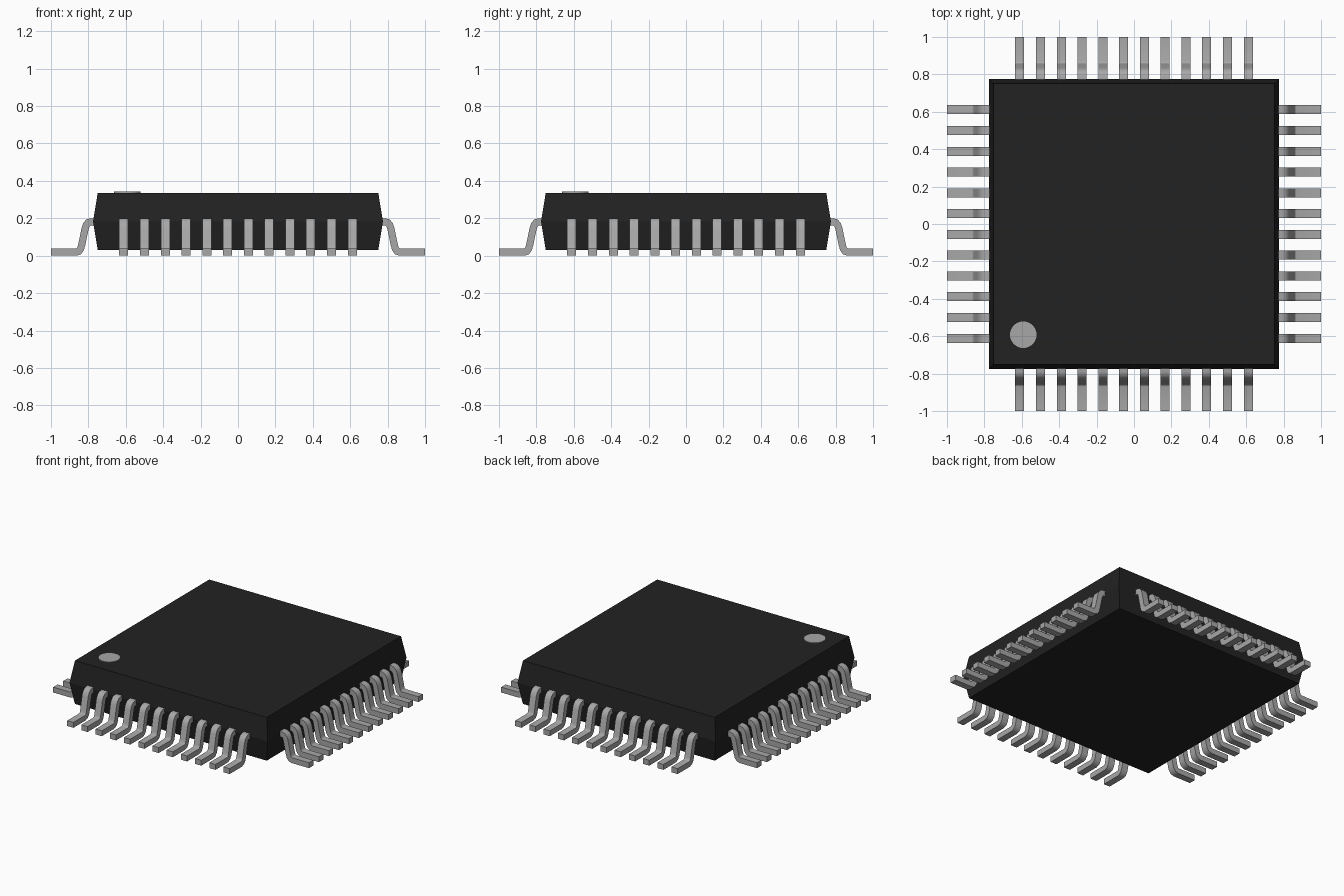
import bpy, bmesh, math
from mathutils import Vector, Matrix

cube = bpy.data.objects.get("Cube")
if cube:
    bpy.data.objects.remove(cube, do_unlink=True)


def material(name, value):
    m = bpy.data.materials.new(name)
    m.use_nodes = True
    colour = (value, value, value, 1)
    m.diffuse_color = colour
    m.node_tree.nodes["Principled BSDF"].inputs["Base Color"].default_value = colour
    return m


BLACK = material("black plastic", 0.016)
METAL = material("grey metal", 0.39)


def make_object(name, bm, mat):
    bmesh.ops.recalc_face_normals(bm, faces=bm.faces)
    me = bpy.data.meshes.new(name)
    bm.to_mesh(me)
    bm.free()
    me.materials.append(mat)
    ob = bpy.data.objects.new(name, me)
    bpy.context.collection.objects.link(ob)
    return ob


# Body: square slab, widest at mid height
bm = bmesh.new()
rings = []
for half, z in [(0.75, 0.03), (0.775, 0.183), (0.75, 0.336)]:
    rings.append([bm.verts.new((sx * half, sy * half, z))
                  for sx, sy in [(-1, -1), (1, -1), (1, 1), (-1, 1)]])
for low, high in zip(rings, rings[1:]):
    for i in range(4):
        j = (i + 1) % 4
        bm.faces.new((low[i], low[j], high[j], high[i]))
bm.faces.new(rings[0])
bm.faces.new(rings[-1])
make_object("body", bm, BLACK)

# Corner marker: thin disc on the top face
bm = bmesh.new()
bmesh.ops.create_cone(bm, cap_ends=True, segments=32, radius1=0.071, radius2=0.071,
                      depth=0.008, matrix=Matrix.Translation((-0.592, -0.592, 0.338)))
make_object("corner_marker", bm, METAL)

# Lead: bent strip given by its centre line (distance outwards, height)
PATH = [(0.755, 0.181), (0.787, 0.181), (0.800, 0.177), (0.810, 0.166), (0.817, 0.147),
        (0.836, 0.056), (0.842, 0.036), (0.851, 0.024), (0.866, 0.019), (1.0, 0.019)]
THICK, WIDTH, COUNT, PITCH = 0.038, 0.048, 12, 0.1111


def strip_outline(path, thick):
    """Closed outline around the centre line, with mitred bends."""
    pts = [Vector(p) for p in path]
    top, bottom = [], []
    for i, p in enumerate(pts):
        a = (p - pts[i - 1]).normalized() if i else (pts[1] - p).normalized()
        b = (pts[i + 1] - p).normalized() if i < len(pts) - 1 else a
        t = (a + b).normalized()
        side = Vector((-t.y, t.x)) * (thick / 2 / t.dot(a))
        top.append(p + side)
        bottom.append(p - side)
    return top, bottom


def add_lead(bm, offset, turn):
    """One lead on the +x side at y = offset, turned about z."""
    top, bottom = strip_outline(PATH, THICK)
    loops = []
    for y in (offset - WIDTH / 2, offset + WIDTH / 2):
        loops.append([[bm.verts.new(turn @ Vector((p.x, y, p.y))) for p in line]
                      for line in (top, bottom)])
    (t0, b0), (t1, b1) = loops
    for i in range(len(t0) - 1):
        bm.faces.new((t0[i], t0[i + 1], t1[i + 1], t1[i]))
        bm.faces.new((b0[i], b1[i], b1[i + 1], b0[i + 1]))
        bm.faces.new((t0[i], b0[i], b0[i + 1], t0[i + 1]))
        bm.faces.new((t1[i], t1[i + 1], b1[i + 1], b1[i]))
    for i in (0, -1):
        bm.faces.new((t0[i], t1[i], b1[i], b0[i]))


# Twelve leads on each of the four sides
for quarter, side in enumerate(["left", "back", "right", "front"]):
    turn = Matrix.Rotation(quarter * math.pi / 2, 3, "Z")
    bm = bmesh.new()
    for i in range(COUNT):
        add_lead(bm, (i - (COUNT - 1) / 2) * PITCH, turn)
    ob = make_object(side + "_leads", bm, METAL)
    bpy.ops.object.select_all(action="DESELECT")
    ob.select_set(True)
    bpy.context.view_layer.objects.active = ob
    bpy.ops.object.shade_smooth_by_angle(angle=math.radians(35))
